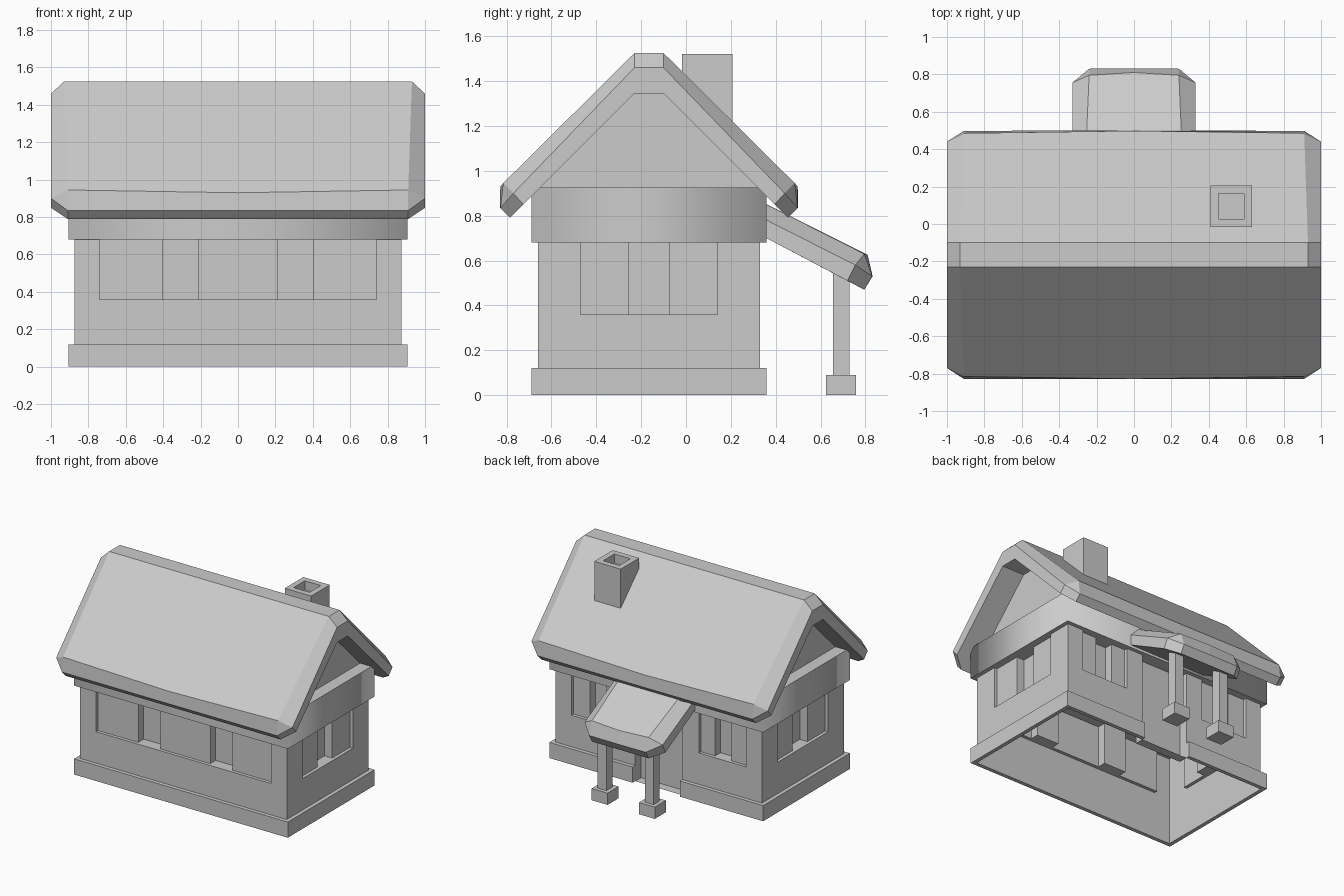
import bpy, bmesh

if "Cube" in bpy.data.objects:
    bpy.data.objects.remove(bpy.data.objects["Cube"])

CY = -0.165            # y of the house centre line


def loft(name, rings, cyclic=True, caps=False, smooth=False):
    """Skin a list of equal-length point rings."""
    bm = bmesh.new()
    vs = [[bm.verts.new(p) for p in r] for r in rings]
    n = len(rings[0])
    for a, b in zip(vs, vs[1:]):
        for i in range(n if cyclic else n - 1):
            j = (i + 1) % n
            bm.faces.new((a[i], a[j], b[j], b[i])).smooth = smooth
    if caps:
        bm.faces.new(vs[0][::-1])
        bm.faces.new(vs[-1])
    bmesh.ops.remove_doubles(bm, verts=bm.verts, dist=0.0005)
    bmesh.ops.dissolve_degenerate(bm, edges=bm.edges, dist=0.0005)
    bmesh.ops.recalc_face_normals(bm, faces=bm.faces)
    me = bpy.data.meshes.new(name)
    bm.to_mesh(me)
    bm.free()
    ob = bpy.data.objects.new(name, me)
    bpy.context.collection.objects.link(ob)
    return ob


def rect(hx, hy, z, cx=0, cy=CY):
    return [(cx - hx, cy - hy, z), (cx + hx, cy - hy, z),
            (cx + hx, cy + hy, z), (cx - hx, cy + hy, z)]


def box(name, cx, cy, hx, hy, z0, z1):
    return loft(name, [rect(hx, hy, z0, cx, cy), rect(hx, hy, z1, cx, cy)], caps=True)


# Walls: one outline with recessed windows and door, stepped in at each sill
HX, HY, SILL, TOP = 0.875, 0.495, 0.36, 0.68
S, D = 0.025, 0.09     # shallow pane and deep slot


def win(a, b, c, d):
    return [(a, b, S, SILL), (b, c, D, SILL), (c, d, S, SILL)]


front = [(-.74, -.40, S, SILL), (-.40, -.21, D, SILL), (-.21, .21, S, SILL),
         (.21, .40, D, SILL), (.40, .74, S, SILL)]
side = win(-.305, -.09, .09, .305)
back = win(-.74, -.60, -.46, -.34) + [(-.2, .2, .07, 0)] + win(.34, .46, .60, .74)

outline = []           # (flush xy, recessed xy, sill height)
for notches, half, dist, d, o in ((front, HX, HY, (1, 0), (0, -1)),
                                  (side, HY, HX, (0, 1), (1, 0)),
                                  (back, HX, HY, (-1, 0), (0, 1)),
                                  (side, HY, HX, (0, -1), (-1, 0))):
    pts, last = [(-half, 0, SILL)], -half
    for a, b, dep, z in notches:
        if a != last:
            pts += [(last, 0, SILL), (a, 0, SILL), (a, 0, z)]
        pts += [(a, dep, z), (b, dep, z), (b, 0, z)] if z == 0 else [(a, dep, z), (b, dep, z)]
        last = b
    pts += [(last, 0, SILL), (half, 0, SILL)]
    for u, dep, z in pts:
        place = lambda r: (d[0] * u + o[0] * r, CY + d[1] * u + o[1] * r)
        outline.append((place(dist), place(dist - dep), z))

loft("walls", [[(*q, 0) for q, p, z in outline],
               [(*q, z) for q, p, z in outline],
               [(*p, z) for q, p, z in outline],
               [(*p, TOP) for q, p, z in outline]])

# Plinth running round the house, broken at the door
sections = []
for sx, sy, x in ((1, 1, .2), (1, 1, None), (1, -1, None), (-1, -1, None), (-1, 1, None), (-1, 1, .2)):
    sections.append([(sx * (x or HX + off), CY + sy * (HY + off), z)
                     for off, z in ((0, 0), (.03, 0), (.03, .12), (0, .12))])
loft("plinth", sections, caps=True)


# Smooth upper band, with its underside lip and top ledge
def band_ring(hx, hy, z):
    return [(x * hx, CY + y * hy, z) for x, y in
            ((-1, -1), (0, -1), (1, -1), (1, 1), (0, 1), (-1, 1))]


BX, BY = .905, .525
loft("band", [band_ring(BX, BY, TOP), band_ring(BX, BY, .925)], smooth=True)
loft("band_lip", [band_ring(HX - .1, HY - .1, TOP), band_ring(BX, BY, TOP)])
loft("band_ledge", [band_ring(BX, BY, .925), band_ring(.81, .485, .925)])

# Gable walls
for s, label in ((-1, "left"), (1, "right")):
    loft("gable_" + label, [[(s * .81, CY - .485, .925), (s * .81, CY + .485, .925)],
                            [(s * .81, CY - .065, 1.345), (s * .81, CY + .065, 1.345)]],
         cyclic=False)


# Main roof: half profiles (x, y offset, z) mirrored across the ridge
def roof_ring(s, half):
    return ([(s * x, CY + y, z) for x, y, z in half] +
            [(s * x, CY - y, z) for x, y, z in reversed(half)])


end = [(1, .065, 1.46), (1, .605, .90), (1, .605, .90), (1, .56, .85), (1, .065, 1.345)]
near = [(.93, .065, 1.525), (.91, .65, .945), (.91, .663, .835), (.91, .62, .79), (.91, .065, 1.345)]
mid = [(0, .065, 1.525), (0, .663, .93), (0, .665, .835), (0, .62, .79), (0, .065, 1.345)]
loft("main_roof", [roof_ring(-1, end), roof_ring(-1, near), roof_ring(1, mid),
                   roof_ring(1, near), roof_ring(1, end)], caps=True)

# Porch roof, built the same way with a single slope
p_end = [(.33, .33, .795), (.33, .755, .58), (.33, .755, .58), (.33, .72, .51), (.33, .33, .715)]
p_near = [(.26, .33, .865), (.24, .795, .63), (.24, .83, .53), (.24, .795, .47), (.24, .33, .715)]
p_mid = [(0, .33, .865), (0, .81, .625), (0, .832, .53), (0, .795, .47), (0, .33, .715)]
loft("porch_roof", [[(s * x, y, z) for x, y, z in r] for s, r in
                    ((-1, p_end), (-1, p_near), (1, p_mid), (1, p_near), (1, p_end))], caps=True)

# Porch posts with square feet
for x, label in ((-.2, "left"), (.2, "right")):
    box("post_" + label, x, .693, .037, .037, .09, .57)
    box("post_foot_" + label, x, .692, .067, .067, 0, .09)

# Chimney with a sunken flue
cx, cy = .52, .095
loft("chimney", [rect(.112, .112, 1.10, cx, cy), rect(.112, .112, 1.52, cx, cy),
                 rect(.068, .068, 1.52, cx, cy), rect(.068, .068, 1.45, cx, cy)], caps=True)
